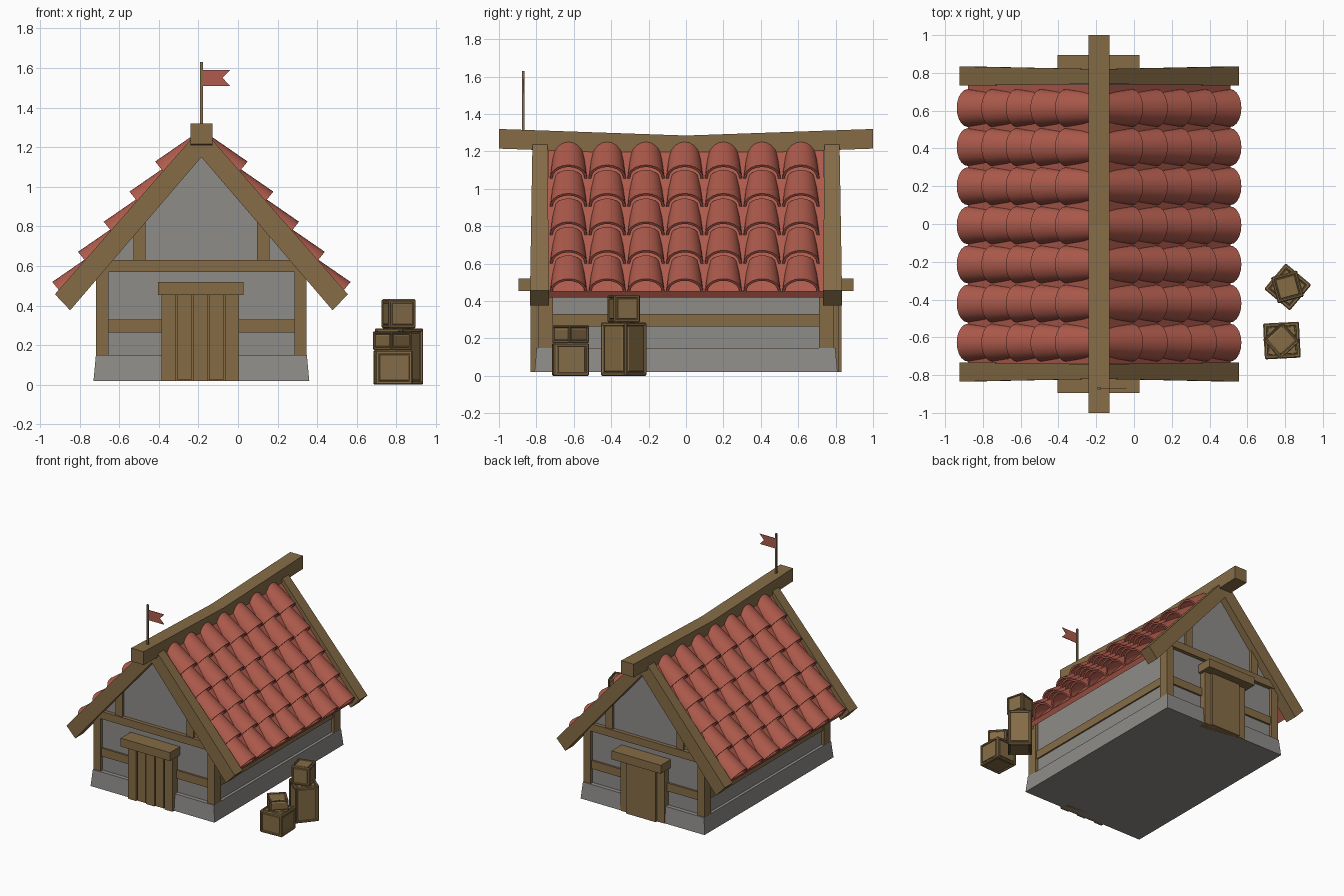
import bpy, bmesh, math
from mathutils import Matrix, Vector

if "Cube" in bpy.data.objects:
    bpy.data.objects.remove(bpy.data.objects["Cube"], do_unlink=True)

CX = -0.185      # centre line of the house
SLOPE = 1.17     # roof pitch


def material(name, rgb):
    m = bpy.data.materials.new(name)
    m.use_nodes = True
    m.diffuse_color = (*rgb, 1)
    m.node_tree.nodes["Principled BSDF"].inputs["Base Color"].default_value = (*rgb, 1)
    return m


WOOD = material("brown wood", (0.235, 0.15, 0.062))
TILE = material("red clay", (0.43, 0.105, 0.073))
STONE = material("grey plaster", (0.27, 0.262, 0.25))


def finish(name, bm, mat, loc=(0, 0, 0), turn=0):
    bmesh.ops.recalc_face_normals(bm, faces=bm.faces)
    me = bpy.data.meshes.new(name)
    bm.to_mesh(me)
    bm.free()
    me.materials.append(mat)
    ob = bpy.data.objects.new(name, me)
    ob.location = loc
    ob.rotation_euler.z = math.radians(turn)
    bpy.context.collection.objects.link(ob)
    return ob


def box(name, x, y, z, mat=WOOD, taper=0):
    """Box from ranges; taper pulls the top edges inwards."""
    bm = bmesh.new()
    bmesh.ops.create_cube(bm, size=1)
    for v in bm.verts:
        t = taper if v.co.z > 0 else 0
        sx, sy = math.copysign(t, v.co.x), math.copysign(t, v.co.y)
        v.co = Vector([r[0] + (c + 0.5) * (r[1] - r[0]) for r, c in zip((x, y, z), v.co)])
        v.co.x -= sx
        v.co.y -= sy
    return finish(name, bm, mat)


def prism(name, pts, a, b, mat, axis="y", edit=None):
    """Extrude a profile of (side, z) points along an axis from a to b."""
    bm = bmesh.new()
    place = (lambda s, z, t: (s, t, z)) if axis == "y" else (lambda s, z, t: (t, s, z))
    face = bm.faces.new([bm.verts.new(place(s, z, a)) for s, z in pts])
    ext = bmesh.ops.extrude_face_region(bm, geom=[face])
    move = Vector(place(0, 0, b - a))
    for v in ext["geom"]:
        if isinstance(v, bmesh.types.BMVert):
            v.co += move
    if edit:
        for v in bm.verts:
            edit(v)
    return finish(name, bm, mat)


# Walls and footing
box("footing", (-0.73, 0.36), (-0.81, 0.81), (0.02, 0.15), STONE, 0.012)
prism("walls", [(CX + x, z) for x, z in
      [(-0.51, 0.1), (0.51, 0.1), (0.51, 0.6), (0, 1.2), (-0.51, 0.6)]], -0.765, 0.765, STONE)

# Timber frame, repeated on both sides and both ends
for s, side in ((-1, "right"), (1, "left")):
    def across(a, b):
        return sorted((CX + s * a, CX + s * b))
    box(side + "_wall_beam", across(0.49, 0.522), (-0.73, 0.73), (0.265, 0.33))
    for e, end in ((-1, "front"), (1, "back")):
        def depth(a, b):
            return sorted((e * a, e * b))
        tag = end + "_" + side
        box(tag + "_corner_post", across(0.47, 0.532), depth(0.71, 0.79), (0.14, 0.6))
        box(tag + "_gable_post", across(0.282, 0.344), depth(0.74, 0.785), (0.6, 0.9))
        box(tag + "_middle_beam", across(0.15, 0.48), depth(0.74, 0.78), (0.265, 0.33))

        def flare(v):
            if v.co.z < 0.5:
                v.co.y += e * (0.014 if abs(v.co.y) > 0.78 else -0.01)
        prism(tag + "_rafter", [(CX + s * x, z) for x, z in
              [(0, 1.15), (0.663, 0.376), (0.74, 0.457), (0, 1.3)]],
              e * 0.742, e * 0.82, WOOD, edit=flare)

for e, end in ((-1, "front"), (1, "back")):
    def depth(a, b):
        return sorted((e * a, e * b))
    box(end + "_tie_beam", (CX - 0.5, CX + 0.5), depth(0.74, 0.795), (0.57, 0.63))
    box(end + "_door_lintel", (-0.405, 0.028), depth(0.77, 0.895), (0.453, 0.52))
    box(end + "_door_panel", (-0.38, 0.005), depth(0.75, 0.815), (0.02, 0.46))

# Front door planks with narrow gaps, back door with one wide board
for i in range(5):
    x = -0.386 + i * 0.08
    box("door_plank", (x, x + 0.072), (-0.832 + 0.004 * (i % 2), -0.81), (0.02 + 0.004 * (i % 2), 0.455))
box("back_door_board", (CX - 0.13, CX + 0.13), (0.81, 0.832), (0.02, 0.455))

# Sagging ridge beam
prism("ridge_beam", [(-1, 1.215), (0, 1.18), (1, 1.215), (1, 1.32), (0, 1.285), (-1, 1.32)],
      CX - 0.055, CX + 0.055, WOOD, axis="x")

# Roof boards under the tiles
for s, side in ((-1, "right"), (1, "left")):
    prism(side + "_roof_board", [(CX + s * x, z) for x, z in
          [(0, 1.21), (0.675, 0.42), (0.695, 0.45), (0, 1.262)]], -0.738, 0.738, TILE)

# One curved tile, repeated in columns and rows, mirrored over the ridge
bm = bmesh.new()
SEG, LENGTH, THICK, TILT = 10, 0.22, 0.014, 0.68
rings = []
for along, size in ((0, 1), (LENGTH, 0.82)):
    for inset in (0, THICK):
        ring = []
        for k in range(SEG + 1):
            a = math.pi * k / SEG
            up = (0.093 * size - inset) * math.sin(a)
            ring.append(bm.verts.new((
                -along * math.cos(TILT) + up * math.sin(TILT),
                (0.1 * size - inset) * math.cos(a),
                along * math.sin(TILT) + up * math.cos(TILT))))
        rings.append(ring)
low_out, low_in, top_out, top_in = rings
loops = [low_out, top_out, top_in, low_in]
for p, q in zip(loops, loops[1:] + loops[:1]):
    for k in range(SEG):
        bm.faces.new((p[k], p[k + 1], q[k + 1], q[k]))
for k in (0, SEG):
    bm.faces.new([r[k] for r in loops])
bmesh.ops.translate(bm, verts=bm.verts, vec=(0.695, -0.628, 0.447))
tiles = finish("roof_tiles", bm, TILE, (CX, 0, 0))
tiles.data.shade_smooth()
tiles.data.set_sharp_from_angle(angle=math.radians(35))
for count, step in ((7, (0, 0.207, 0)), (5, (-0.13, 0, 0.13 * SLOPE))):
    arr = tiles.modifiers.new("repeat", "ARRAY")
    arr.count = count
    arr.use_relative_offset = False
    arr.use_constant_offset = True
    arr.constant_offset_displace = step
tiles.modifiers.new("mirror", "MIRROR").use_mirror_merge = False

# Flag on the ridge
box("flag_pole", (CX - 0.007, CX + 0.007), (-0.877, -0.863), (1.3, 1.63))
prism("flag", [(CX, 1.51), (-0.04, 1.51), (-0.078, 1.55), (-0.04, 1.59), (CX, 1.59)],
      -0.872, -0.868, TILE)


def crate(name, x, y, z, width, height, turn):
    """Crate with a raised rim and a grooved panel on every face."""
    bm = bmesh.new()
    bmesh.ops.create_cube(bm, size=1)
    bmesh.ops.scale(bm, vec=(width, width, height), verts=bm.verts)
    sides = bm.faces[:]
    rim = min(width, height) * 0.13
    for thick, deep in ((rim, 0), (0.003, -0.008), (0.006, 0), (0.003, 0.005)):
        bmesh.ops.inset_individual(bm, faces=sides, thickness=thick, depth=deep)
    corners = [e for e in bm.edges if e.calc_length() > min(width, height) * 0.95]
    bmesh.ops.bevel(bm, geom=corners, offset=0.006, segments=1, affect="EDGES")
    finish(name, bm, WOOD, (x, y, z + height / 2), turn)


crate("low_crate", 0.783, -0.617, 0, 0.19, 0.175, 3)
crate("small_crate", 0.78, -0.617, 0.175, 0.14, 0.093, 42)
crate("tall_crate", 0.814, -0.333, 0, 0.178, 0.285, 50)
crate("upper_crate", 0.812, -0.333, 0.285, 0.143, 0.147, 15)
